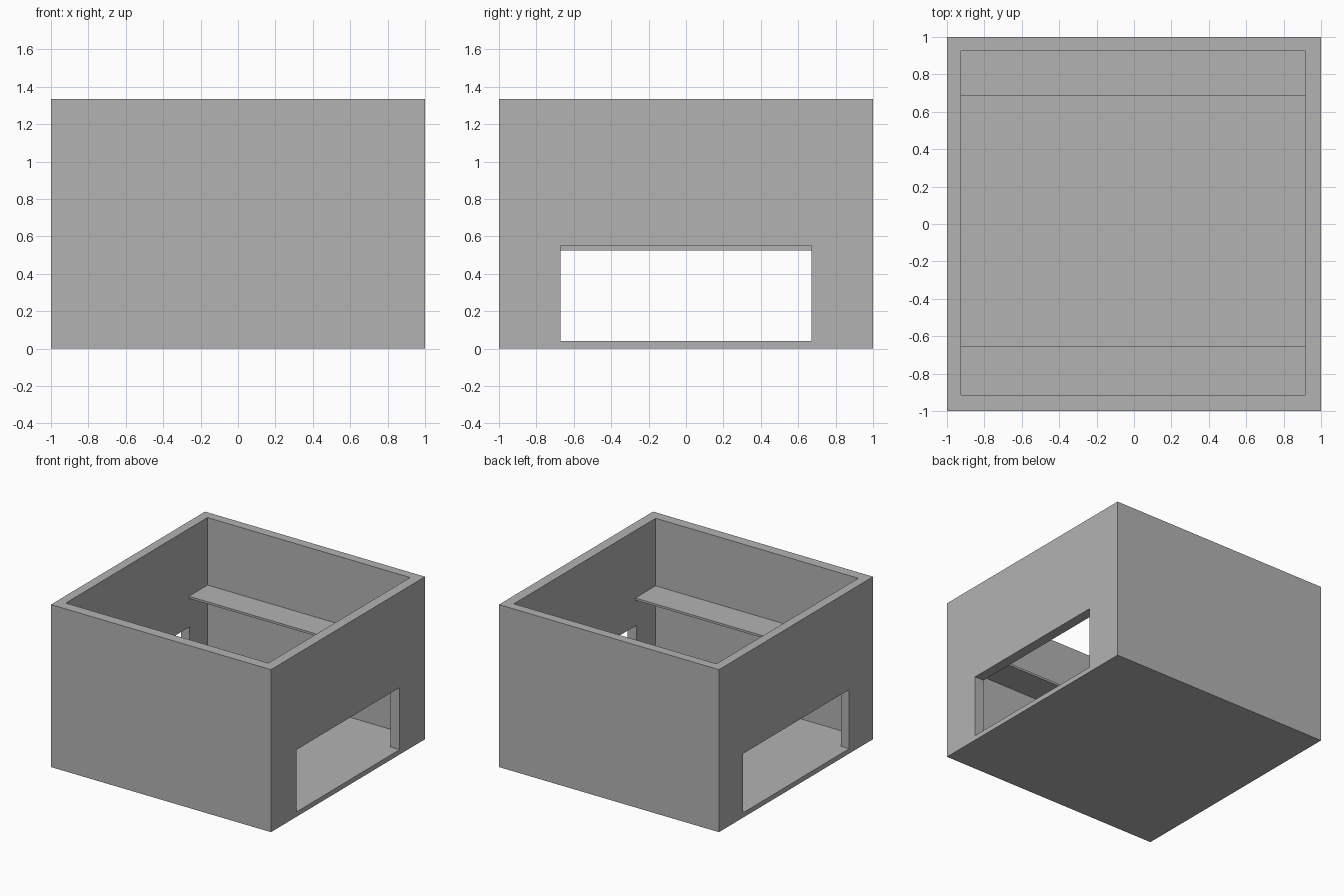
import bpy
import bmesh
from mathutils import Vector

default = bpy.data.objects.get("Cube")
if default:
    bpy.data.objects.remove(default, do_unlink=True)

# Single plain grey
grey = bpy.data.materials.new("plain grey")
grey.use_nodes = True
COLOUR = (0.45, 0.45, 0.45, 1.0)
grey.diffuse_color = COLOUR
grey.node_tree.nodes["Principled BSDF"].inputs["Base Color"].default_value = COLOUR


def box(name, low, high):
    """Axis-aligned box between two opposite corners."""
    low, high = Vector(low), Vector(high)
    bm = bmesh.new()
    bmesh.ops.create_cube(bm, size=1)
    for v in bm.verts:
        v.co = (low + high) / 2 + v.co * (high - low)
    mesh = bpy.data.meshes.new(name)
    bm.to_mesh(mesh)
    bm.free()
    mesh.materials.append(grey)
    obj = bpy.data.objects.new(name, mesh)
    bpy.context.collection.objects.link(obj)
    return obj


def cut(target, cutter):
    """Subtract the cutter from the target and discard it."""
    mod = target.modifiers.new(cutter.name, "BOOLEAN")
    mod.operation = "DIFFERENCE"
    mod.solver = "EXACT"
    mod.object = cutter
    bpy.context.view_layer.objects.active = target
    bpy.ops.object.modifier_apply(modifier=mod.name)
    bpy.data.objects.remove(cutter, do_unlink=True)


HEIGHT = 1.335
FLOOR = 0.04
LEFT, RIGHT = -0.925, 0.917      # inner wall faces along x
FRONT, BACK = -0.915, 0.925      # inner wall faces along y

# Open-topped case with a wide opening in each side wall
case = box("case", (-1, -1, 0), (1, 1, HEIGHT))
cut(case, box("cavity", (LEFT, FRONT, FLOOR), (RIGHT, BACK, HEIGHT + 0.2)))
cut(case, box("left_opening", (0.8, -0.67, FLOOR), (1.2, 0.67, 0.55)))
cut(case, box("right_opening", (-1.2, -0.69, FLOOR), (-0.8, 0.69, 0.525)))

# Thin ledges along the front and back walls
SHELF_TOP, SHELF_BOTTOM = 0.78, 0.762
box("front_shelf", (LEFT, FRONT, SHELF_BOTTOM), (RIGHT, -0.652, SHELF_TOP))
box("back_shelf", (LEFT, 0.684, SHELF_BOTTOM), (RIGHT, BACK, SHELF_TOP))
